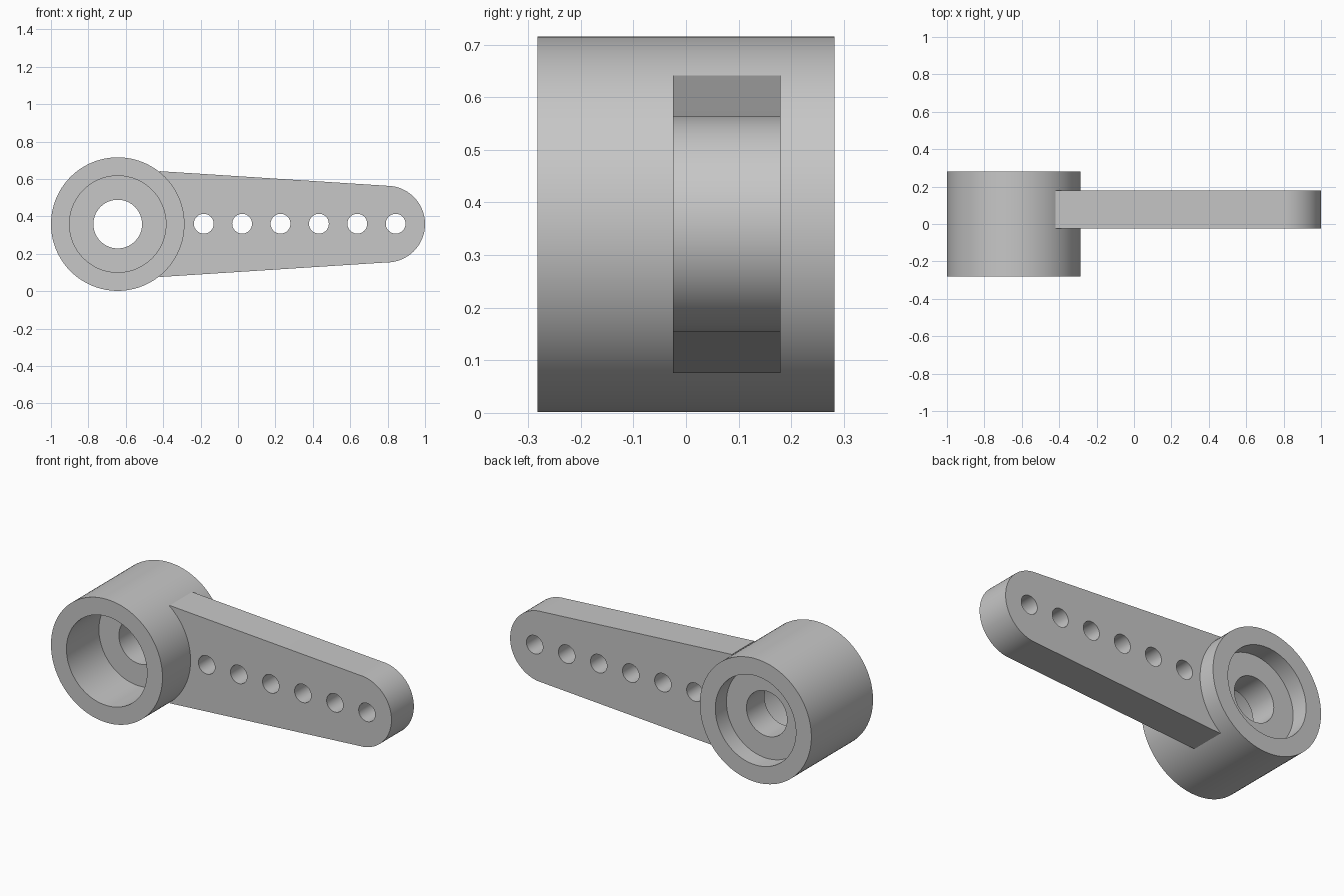
import bpy, bmesh
from math import sin, cos, pi, radians
from mathutils import Matrix, Vector

cube = bpy.data.objects.get("Cube")
if cube:
    bpy.data.objects.remove(cube, do_unlink=True)

HUB_X, MID_Z = -0.643, 0.3585
HUB_R, HUB_HALF = 0.357, 0.282
ARM_FRONT, ARM_BACK = -0.025, 0.18
TIP_X, TIP_R = 0.795, 0.205

grey = bpy.data.materials.new("plain grey")
grey.use_nodes = True
grey.diffuse_color = (0.57, 0.57, 0.57, 1)
grey.node_tree.nodes["Principled BSDF"].inputs["Base Color"].default_value = grey.diffuse_color


def make_object(name, bm):
    bmesh.ops.recalc_face_normals(bm, faces=bm.faces)
    mesh = bpy.data.meshes.new(name)
    bm.to_mesh(mesh)
    bm.free()
    mesh.materials.append(grey)
    obj = bpy.data.objects.new(name, mesh)
    bpy.context.collection.objects.link(obj)
    return obj


def activate(obj):
    bpy.ops.object.select_all(action='DESELECT')
    obj.select_set(True)
    bpy.context.view_layer.objects.active = obj


def smooth(obj):
    activate(obj)
    bpy.ops.object.shade_smooth_by_angle(angle=radians(30))


def arc(cx, radius, start, end, steps):
    """Points in the x-z plane on an arc centred at mid height."""
    angles = [radians(start + (end - start) * i / steps) for i in range(steps + 1)]
    return [(cx + radius * cos(a), MID_Z + radius * sin(a)) for a in angles]


# Hub: turned ring, deep socket in front, shallow recess behind, bored web
profile = [(0.13, 0.015), (0.258, 0.015), (0.258, -HUB_HALF), (HUB_R, -HUB_HALF),
           (HUB_R, HUB_HALF), (0.258, HUB_HALF), (0.258, 0.18), (0.13, 0.18)]
bm = bmesh.new()
STEPS = 96
rings = []
for i in range(STEPS):
    a = 2 * pi * i / STEPS
    rings.append([bm.verts.new((HUB_X + r * cos(a), y, MID_Z + r * sin(a))) for r, y in profile])
for i, ring in enumerate(rings):
    nxt = rings[(i + 1) % STEPS]
    for j in range(len(profile)):
        k = (j + 1) % len(profile)
        bm.faces.new((ring[j], ring[k], nxt[k], nxt[j]))
smooth(make_object("hub", bm))

# Arm: tapered bar with a round tip, its root tucked into the hub wall
root_x, root_half = -0.42, 0.283
outline = [(root_x, MID_Z + root_half)]
outline += arc(HUB_X, 0.34, 50, -50, 24)
outline += [(root_x, MID_Z - root_half)]
outline += arc(TIP_X, TIP_R, -90, 90, 48)
bm = bmesh.new()
face = bm.faces.new([bm.verts.new((x, ARM_FRONT, z)) for x, z in outline])
solid = bmesh.ops.extrude_face_region(bm, geom=[face])
moved = [v for v in solid["geom"] if isinstance(v, bmesh.types.BMVert)]
bmesh.ops.translate(bm, verts=moved, vec=Vector((0, ARM_BACK - ARM_FRONT, 0)))
arm = make_object("arm", bm)

# Row of six linkage holes
bm = bmesh.new()
for i in range(6):
    place = Matrix.Translation((-0.183 + 0.2052 * i, 0.08, MID_Z + 0.002))
    bmesh.ops.create_cone(bm, cap_ends=True, segments=40, radius1=0.053, radius2=0.053,
                          depth=0.5, matrix=place @ Matrix.Rotation(pi / 2, 4, 'X'))
cutter = make_object("hole_cutter", bm)
cutter.hide_render = True
cut = arm.modifiers.new("holes", 'BOOLEAN')
cut.operation = 'DIFFERENCE'
cut.solver = 'EXACT'
cut.object = cutter
activate(arm)
bpy.ops.object.modifier_apply(modifier=cut.name)
bpy.data.objects.remove(cutter, do_unlink=True)
smooth(arm)
